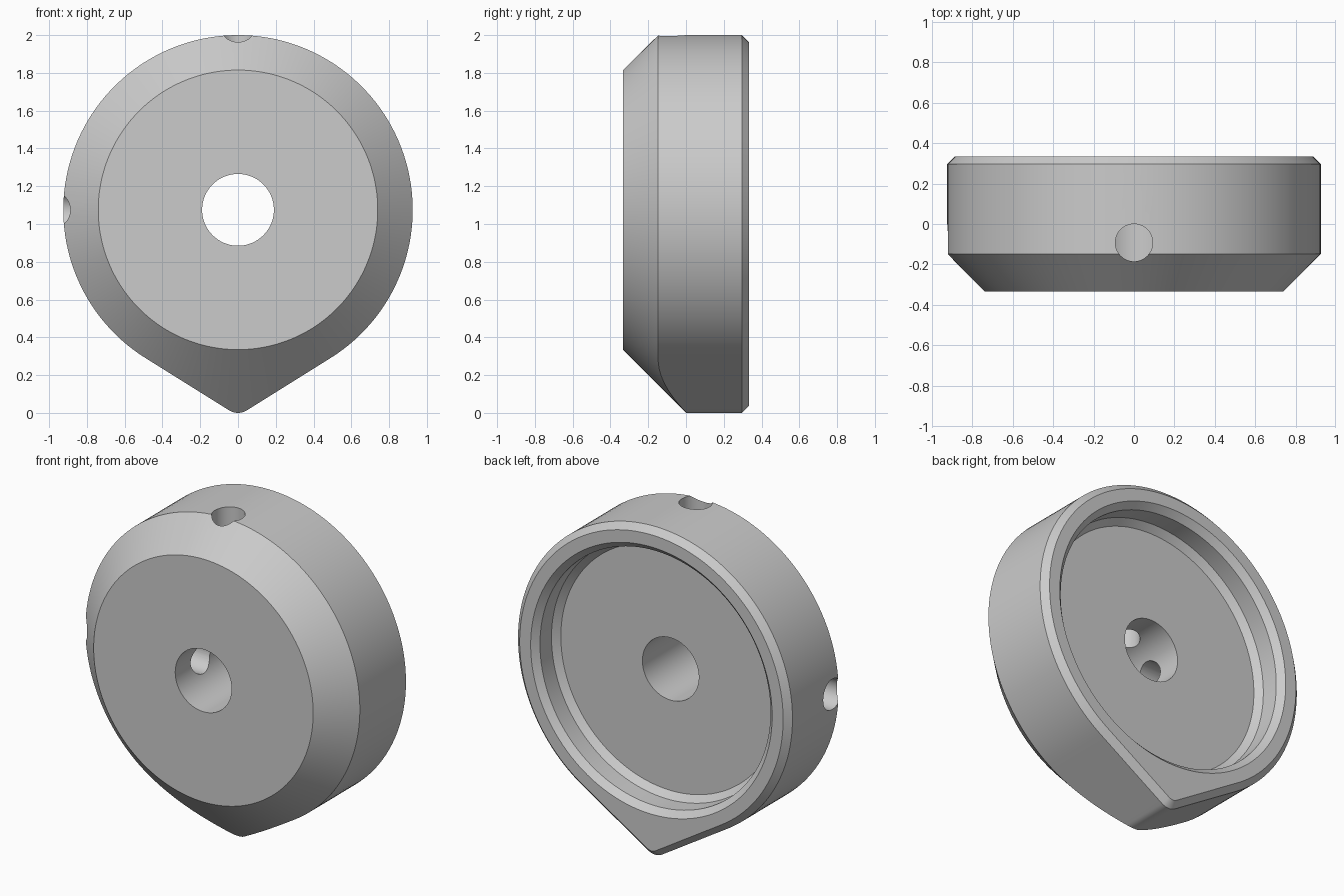
import bpy
import bmesh
from math import sin, cos, radians
from mathutils import Vector, Matrix

cube = bpy.data.objects.get("Cube")
if cube:
    bpy.data.objects.remove(cube, do_unlink=True)

RADIUS, CENTRE_Z = 0.925, 1.075
HALF_DEPTH = 0.333
FACE_R = 0.74        # flat front face and recess floor
BORE_R = 0.19
BEVEL = 0.037
TIP_R = 0.088        # rounding of the pointed tip
FLANK = radians(32)  # slope of the straight flanks
TIP_D = (RADIUS - TIP_R) / cos(FLANK)

grey = bpy.data.materials.new("plain_grey")
grey.use_nodes = True
colour = (0.6, 0.6, 0.6, 1)
grey.diffuse_color = colour
grey.node_tree.nodes["Principled BSDF"].inputs["Base Color"].default_value = colour


def teardrop(inset=0.0):
    """Outline around the dial centre: rounded tip, flank, big arc, flank."""
    def on_arc(angle, r, drop):
        return Vector((r * sin(angle), -drop - r * cos(angle)))

    def spread(a, b, n):
        return [a + (b - a) * i / n for i in range(n + 1)]

    tip = [on_arc(a, TIP_R - inset, TIP_D) for a in spread(-FLANK, FLANK, 10)]
    arc = [on_arc(a, RADIUS - inset, 0)
           for a in spread(FLANK, radians(360) - FLANK, 120)]
    flank_a = [tip[-1].lerp(arc[0], t) for t in spread(0, 1, 16)[1:-1]]
    flank_b = [arc[-1].lerp(tip[0], t) for t in spread(0, 1, 16)[1:-1]]
    return tip + flank_a + arc + flank_b


outline = teardrop()


def circle(r, y):
    return [(p.normalized() * r, y) for p in outline]


# Closed chain of rings: front face, conical bevel, side, rim, recess, bore
rings = [
    circle(BORE_R, -HALF_DEPTH),
    circle(FACE_R, -HALF_DEPTH),
    [(p, p.length - FACE_R - HALF_DEPTH) for p in outline],
    [(p, HALF_DEPTH - BEVEL) for p in outline],
    [(p, HALF_DEPTH) for p in teardrop(BEVEL)],
    circle(FACE_R + 2 * BEVEL, HALF_DEPTH),
    circle(FACE_R + BEVEL, HALF_DEPTH - BEVEL),
    circle(FACE_R + BEVEL, HALF_DEPTH - 4 * BEVEL),
    circle(FACE_R, HALF_DEPTH - 5 * BEVEL),
    circle(BORE_R, HALF_DEPTH - 5 * BEVEL),
]

bm = bmesh.new()
loops = [[bm.verts.new((p.x, y, p.y + CENTRE_Z)) for p, y in ring] for ring in rings]
count = len(outline)
for k, loop in enumerate(loops):
    nxt = loops[(k + 1) % len(loops)]
    for i in range(count):
        j = (i + 1) % count
        bm.faces.new((loop[i], loop[j], nxt[j], nxt[i]))
bmesh.ops.recalc_face_normals(bm, faces=bm.faces)
mesh = bpy.data.meshes.new("dial_body")
bm.to_mesh(mesh)
bm.free()
mesh.materials.append(grey)
body = bpy.data.objects.new("dial_body", mesh)
bpy.context.collection.objects.link(body)
bpy.context.view_layer.objects.active = body
body.select_set(True)


# Radial screw holes from the top and one side into the bore
def drill(name, direction):
    bm = bmesh.new()
    turn = direction.to_track_quat("Z", "Y").to_matrix().to_4x4()
    place = Matrix.Translation(Vector((0, -0.0925, CENTRE_Z)) + direction * 0.6)
    bmesh.ops.create_cone(bm, cap_ends=True, segments=48, radius1=0.0925,
                          radius2=0.0925, depth=1, matrix=place @ turn)
    cutter_mesh = bpy.data.meshes.new(name)
    bm.to_mesh(cutter_mesh)
    bm.free()
    cutter_mesh.materials.append(grey)
    cutter = bpy.data.objects.new(name, cutter_mesh)
    bpy.context.collection.objects.link(cutter)
    cutter.hide_render = True
    mod = body.modifiers.new(name, "BOOLEAN")
    mod.operation = "DIFFERENCE"
    mod.solver = "EXACT"
    mod.object = cutter
    bpy.ops.object.modifier_apply(modifier=name)
    bpy.data.objects.remove(cutter, do_unlink=True)


drill("top_screw_hole", Vector((0, 0, 1)))
drill("side_screw_hole", Vector((-1, 0, 0)))

bpy.ops.object.shade_smooth_by_angle(angle=radians(30))
